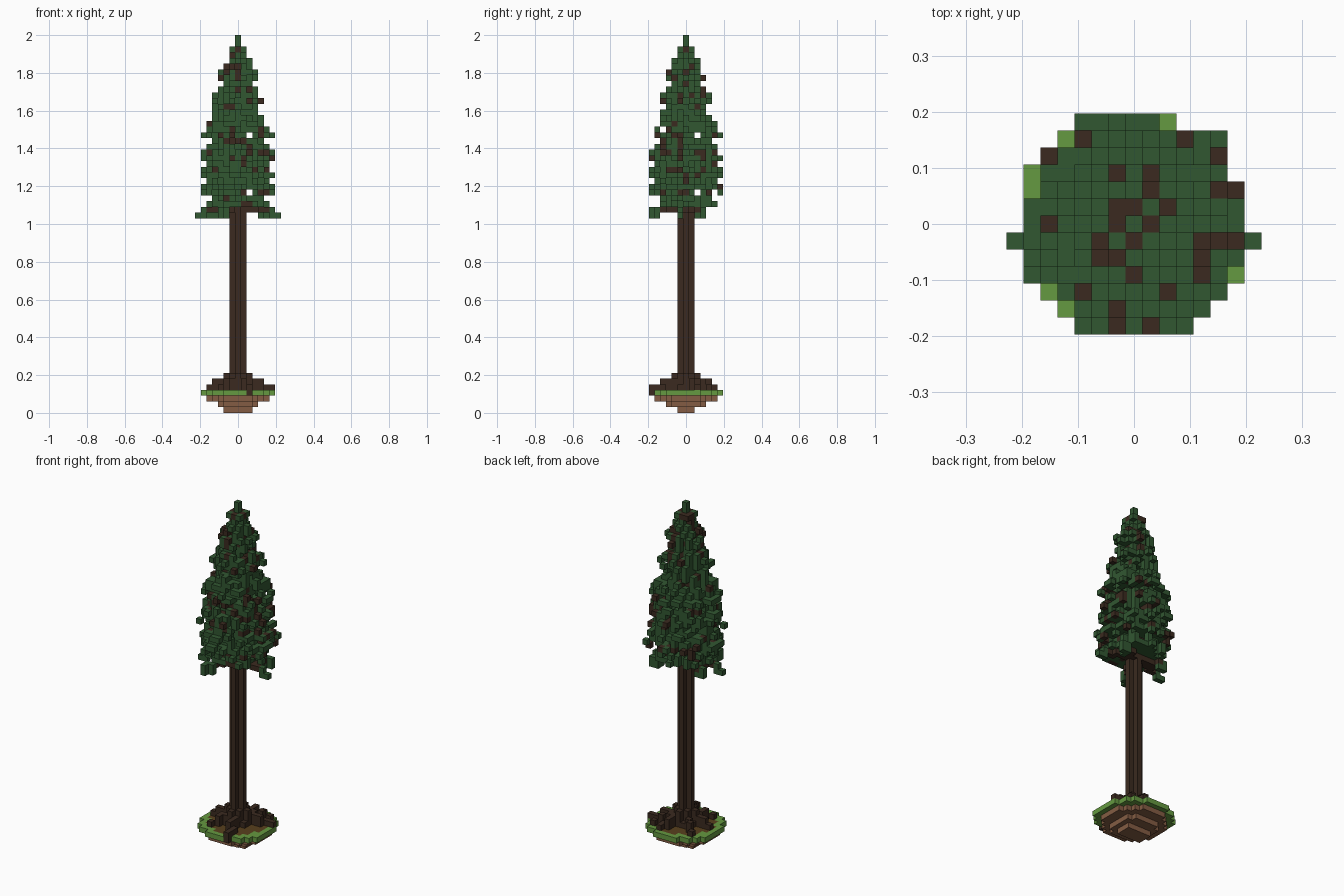
import bpy, bmesh, math, random
from mathutils import Vector

random.seed(11)
cube = bpy.data.objects.get("Cube")
if cube:
    bpy.data.objects.remove(cube, do_unlink=True)

TOP = 66                 # model height in blocks
S = 2 / TOP              # block size


def material(name, rgb):
    m = bpy.data.materials.new(name)
    m.use_nodes = True
    m.diffuse_color = (*rgb, 1)
    bsdf = m.node_tree.nodes["Principled BSDF"]
    bsdf.inputs["Base Color"].default_value = (*rgb, 1)
    bsdf.inputs["Roughness"].default_value = 0.9
    return m


needle_green = material("needle green", (0.031, 0.095, 0.031))
bark_brown = material("bark brown", (0.043, 0.023, 0.014))
grass_green = material("grass green", (0.13, 0.32, 0.052))
soil_brown = material("soil brown", (0.23, 0.108, 0.056))
ground_brown = material("ground brown", (0.10, 0.052, 0.012))


def blocks(name, cells, mat):
    """Outer skin of a set of unit blocks given as (x, y, layer)."""
    bm = bmesh.new()
    verts = {}

    def corner(p):
        key = tuple(round(c * 2) for c in p)
        if key not in verts:
            verts[key] = bm.verts.new(p * S)
        return verts[key]

    for cell in cells:
        centre = Vector(cell) + Vector((0, 0, 0.5))
        for axis in range(3):
            for sign in (-1, 1):
                n = Vector((0, 0, 0))
                n[axis] = sign
                if tuple(round(a + b) for a, b in zip(cell, n)) in cells:
                    continue
                u = Vector((0, 0, 0))
                u[(axis + 1) % 3] = 0.5
                v = n.cross(u)
                mid = centre + n / 2
                bm.faces.new([corner(mid + d) for d in (-u - v, u - v, u + v, v - u)])
    mesh = bpy.data.meshes.new(name)
    bm.to_mesh(mesh)
    bm.free()
    mesh.materials.append(mat)
    obj = bpy.data.objects.new(name, mesh)
    bpy.context.collection.objects.link(obj)


def disc(limit, layer):
    """Round layer of blocks within a squared radius."""
    r = range(-7, 8)
    return {(x, y, layer) for x in r for y in r if x * x + y * y <= limit}


def spoke(x, y, layer, start=0.0, end=1.0):
    """Line of blocks from the axis towards (x, y)."""
    steps = 24
    return {(round(x * t / steps), round(y * t / steps), layer)
            for t in range(round(start * steps), round(end * steps) + 1)}


# Crown outline from above: g = needles on top, b = bark on top
crown_plan = [
    "...ggggg.....",
    "...bgggggbgg.",
    ".bgggggggggb.",
    ".ggggbgbgggg.",
    ".ggggggbgggbb",
    "gggggbbgbgggg",
    "gbgggbgbggggg",
    "ggggbgbgggbbb",
    "ggggbbggggbgg",
    "ggggggbgggbg.",
    "..gbggggbggg.",
    "...ggbggggg..",
    "...ggbgbgg...",
]
plan = {(c - 6, 6 - r): ch for r, row in enumerate(crown_plan)
        for c, ch in enumerate(row) if ch != "."}

# Roots spreading over the ground
roots = set()
for x, y in [(6, 2), (4, 4), (2, 5), (-4, 4), (-5, 0), (-3, -4), (2, -6)]:
    roots |= spoke(x, y, 4) | spoke(x, y, 5, 0, 0.7)
roots |= disc(5, 4) | disc(4, 5) | disc(4, 6) | {(2, -6, 3)}
blocks("roots", roots, bark_brown)

# Island of soil, bare ground and grass rim
soil = {c for c in disc(5, 0) if abs(c[1]) < 2} | disc(13, 1) | disc(29, 2)
blocks("soil", soil, soil_brown)
bare = disc(26, 3)
blocks("bare_ground", bare, ground_brown)
rim = (disc(41, 3) | {(-6, 3, 3), (6, -3, 3)}) - bare - {(2, -6, 3)}
blocks("grass_rim", rim, grass_green)

# Cross-shaped trunk running up inside the crown
trunk = set().union(*(disc(1, k) for k in range(3, 62)))
blocks("trunk", trunk, bark_brown)

# Crown layers, bottom to top
FIRST = 36
radii = [5.0, 5.0, 6.3, 6.1, 5.4, 6.1, 5.3, 5.4, 6.1, 6.2, 5.2, 4.6, 6.2, 5.0, 5.1,
         4.2, 4.1, 4.1, 4.5, 4.1, 3.2, 2.5, 3.2, 3.2, 2.3, 2.2, 1.1, 1.5, 0.5, 0.5]
open_layers = (FIRST + 2, FIRST + 12)
dense_layers = (FIRST, FIRST + 3, FIRST + 8)
crown = set()
for i, r in enumerate(radii):
    k = FIRST + i
    for x, y in plan:
        d = math.hypot(x, y)
        if d > r:
            continue
        chance = 0.85 if d < r - 1 else 0.48
        if k in dense_layers:
            chance = 0.95 if d < r - 1 else 0.7
        if k in open_layers:
            chance = 0 if 2 in (x, y) else 0.5
        if d < 1.5:
            chance = 1
        if random.random() < chance:
            crown.add((x, y, k))

# Fill any column of the plan that is still empty
covered = {c[:2] for c in crown}
for x, y in sorted(plan):
    if (x, y) not in covered:
        crown.add((x, y, FIRST + random.randint(2, 6)))

# Drooping lowest boughs with needle tips
boughs, tips = set(), set()
for x, y in [(-7, -1), (7, -1), (-3, -6), (5, 3), (-5, 2)]:
    boughs |= spoke(x, y, FIRST - 1, 0, 0.75)
    tips |= spoke(x, y, FIRST - 1, 0.76, 0.9) | spoke(x, y, FIRST - 2, 0.8, 1)

# Bark shows as scattered twigs, more often near the top and on bough layers
highest = {}
for x, y, k in crown:
    highest[x, y] = max(k, highest.get((x, y), 0))
bough_layers = (FIRST + 2, FIRST + 7, FIRST + 9)
twigs = set()
for x, y, k in sorted(crown):
    if k == highest[x, y]:
        bark = plan[x, y] == "b"
    else:
        rich = 54 < k < 63 or k in bough_layers
        bark = random.random() < (0.3 if rich else 0.12)
    if bark:
        twigs.add((x, y, k))

blocks("needles", (crown - twigs - trunk) | (tips - boughs), needle_green)
blocks("branches", (twigs - trunk) | boughs, bark_brown)
